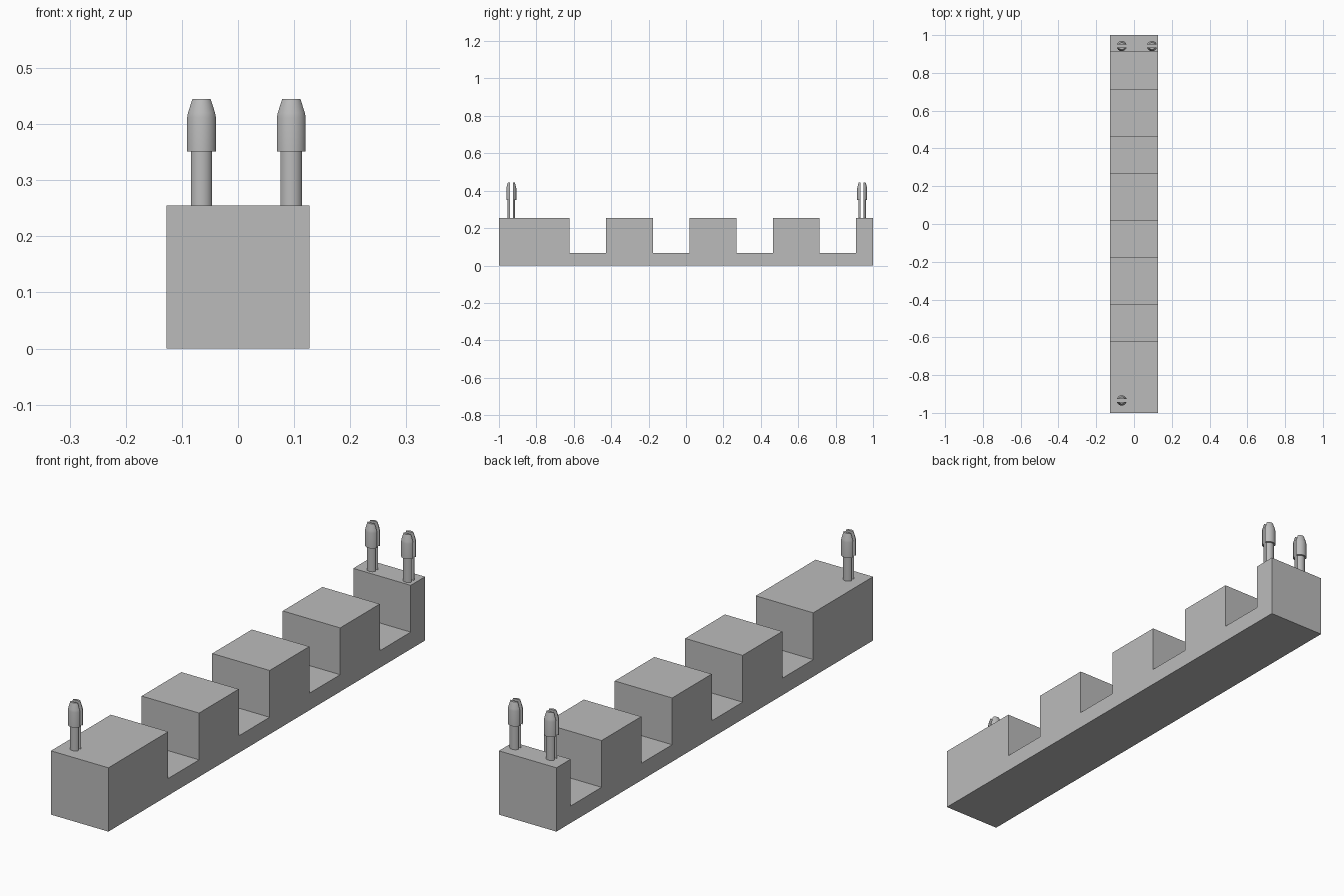
import bpy, bmesh, math
from mathutils import Matrix, Vector

if "Cube" in bpy.data.objects:
    bpy.data.objects.remove(bpy.data.objects["Cube"], do_unlink=True)

grey = bpy.data.materials.new("plain grey")
grey.use_nodes = True
colour = (0.5, 0.5, 0.5, 1)
grey.diffuse_color = colour
grey.node_tree.nodes["Principled BSDF"].inputs["Base Color"].default_value = colour

HALF_WIDTH, TOP, FLOOR = 0.127, 0.255, 0.068


def add_object(name, bm):
    bmesh.ops.recalc_face_normals(bm, faces=bm.faces[:])
    mesh = bpy.data.meshes.new(name)
    bm.to_mesh(mesh)
    bm.free()
    obj = bpy.data.objects.new(name, mesh)
    mesh.materials.append(grey)
    bpy.context.collection.objects.link(obj)
    return obj


# Notched bar: side outline with four equal gaps, extruded across the width
outline = [(-1, 0), (-1, TOP)]
for i in range(4):
    start = -0.622 + i * 0.4455
    end = start + 0.195
    outline += [(start, TOP), (start, FLOOR), (end, FLOOR), (end, TOP)]
outline += [(1, TOP), (1, 0)]

bm = bmesh.new()
side = bm.faces.new([bm.verts.new((-HALF_WIDTH, y, z)) for y, z in outline])
extruded = bmesh.ops.extrude_face_region(bm, geom=[side], use_keep_orig=True)
moved = [v for v in extruded["geom"] if isinstance(v, bmesh.types.BMVert)]
bmesh.ops.translate(bm, verts=moved, vec=(2 * HALF_WIDTH, 0, 0))
add_object("notched_bar", bm)


# Snap peg: a lathed shaft and tapered head, split into two prongs by a slot
def snap_peg(name, x, y):
    profile = [(0, TOP), (0.0205, TOP), (0.0205, 0.351), (0.027, 0.351),
               (0.027, 0.412), (0.0255, 0.42), (0.018, 0.445), (0, 0.445)]
    bm = bmesh.new()
    verts = [bm.verts.new((r, 0, z)) for r, z in profile]
    edges = [bm.edges.new(pair) for pair in zip(verts, verts[1:])]
    bmesh.ops.spin(bm, geom=verts + edges, axis=(0, 0, 1), cent=(0, 0, 0),
                   angle=math.tau, steps=32, use_duplicate=False)
    bmesh.ops.remove_doubles(bm, verts=bm.verts[:], dist=0.0001)
    # Keep one prong, close its flat side, then turn a copy round
    cut = bmesh.ops.bisect_plane(
        bm, geom=bm.verts[:] + bm.edges[:] + bm.faces[:],
        plane_co=(0, 0.008, 0), plane_no=(0, 1, 0), clear_inner=True)
    rim = [e for e in cut["geom_cut"] if isinstance(e, bmesh.types.BMEdge)]
    bmesh.ops.contextual_create(bm, geom=rim)
    copy = bmesh.ops.duplicate(bm, geom=bm.verts[:] + bm.edges[:] + bm.faces[:])
    turned = [v for v in copy["geom"] if isinstance(v, bmesh.types.BMVert)]
    bmesh.ops.rotate(bm, verts=turned, cent=(0, 0, 0),
                     matrix=Matrix.Rotation(math.pi, 3, "Z"))
    peg = add_object(name, bm)
    peg.location = Vector((x, y, 0))
    bpy.ops.object.select_all(action="DESELECT")
    peg.select_set(True)
    bpy.context.view_layer.objects.active = peg
    bpy.ops.object.shade_smooth_by_angle(angle=math.radians(25))


snap_peg("front_peg", -0.065, -0.934)
snap_peg("back_right_peg", -0.065, 0.942)
snap_peg("back_left_peg", 0.095, 0.942)
